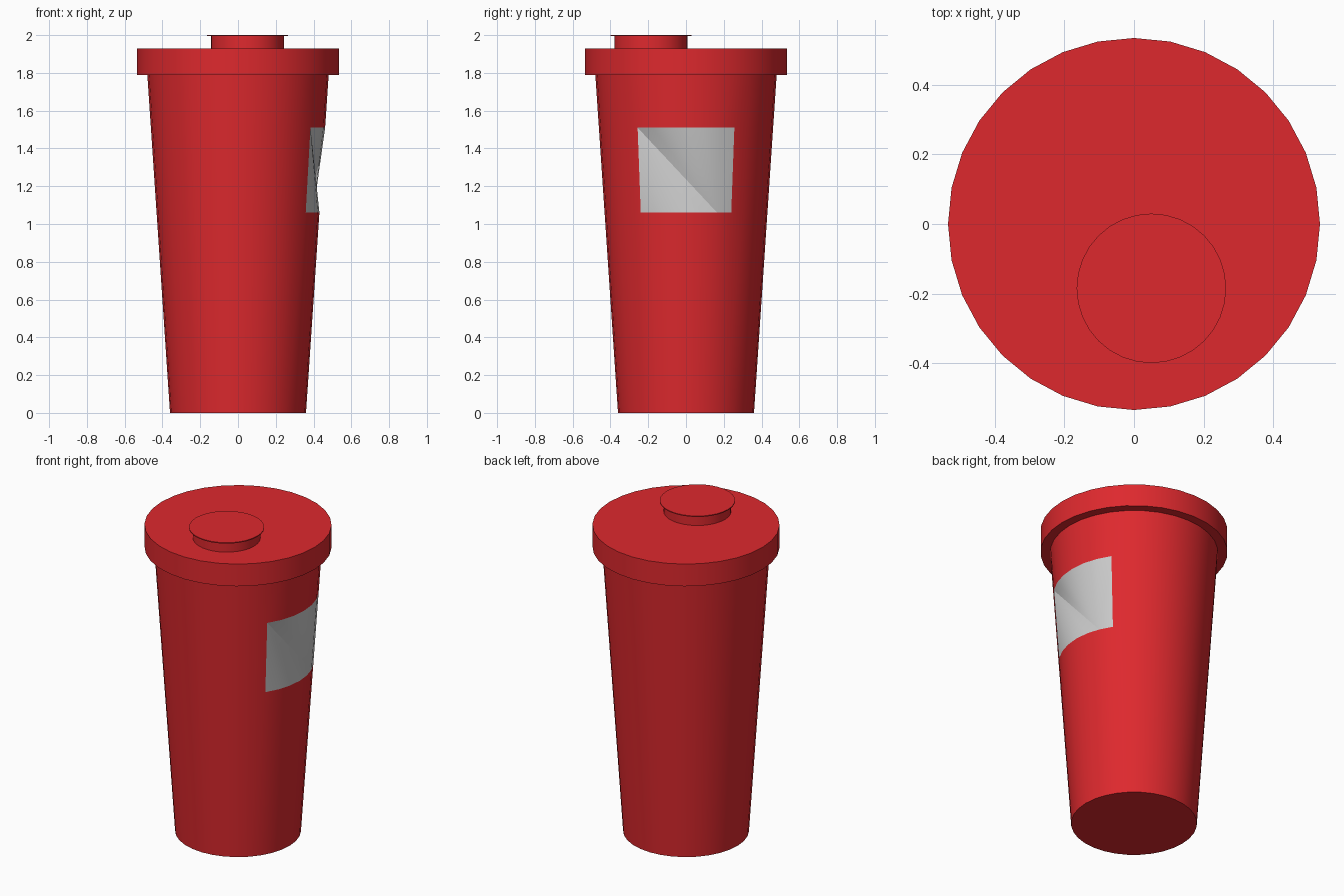
import bpy, bmesh
from math import cos, sin, pi, radians

if "Cube" in bpy.data.objects:
    bpy.data.objects.remove(bpy.data.objects["Cube"])

SIDES = 32

red = bpy.data.materials.new("red")
red.diffuse_color = (0.73, 0.022, 0.027, 1)
red.use_nodes = True
red.node_tree.nodes["Principled BSDF"].inputs["Base Color"].default_value = red.diffuse_color


def radius_at(z):
    return 0.36 + 0.12 * z / 1.79


def ring_point(r, z, i, cx=0.0, cy=0.0):
    a = 2 * pi * i / SIDES
    return (cx + r * cos(a), cy + r * sin(a), z)


def finish(name, bm, mat=None):
    bmesh.ops.recalc_face_normals(bm, faces=bm.faces[:])
    me = bpy.data.meshes.new(name)
    bm.to_mesh(me)
    bm.free()
    ob = bpy.data.objects.new(name, me)
    bpy.context.collection.objects.link(ob)
    if mat:
        me.materials.append(mat)
    bpy.ops.object.select_all(action='DESELECT')
    ob.select_set(True)
    bpy.context.view_layer.objects.active = ob
    bpy.ops.object.shade_smooth_by_angle(angle=radians(40))
    return ob


def lathe(name, profile, cx=0.0, cy=0.0, skip=()):
    """Turn (radius, z) points into a capped solid; skip = (row, side) openings."""
    bm = bmesh.new()
    rows = [[bm.verts.new(ring_point(r, z, i, cx, cy)) for i in range(SIDES)]
            for r, z in profile]
    for k, (lo, hi) in enumerate(zip(rows, rows[1:])):
        for i in range(SIDES):
            if (k, i) not in skip:
                j = (i + 1) % SIDES
                bm.faces.new((lo[i], lo[j], hi[j], hi[i]))
    bm.faces.new(rows[0][::-1])
    bm.faces.new(rows[-1])
    return finish(name, bm, red)


# Tapered cup body, open where the label panel sits
LABEL_LOW, LABEL_HIGH = 1.06, 1.51
opening = {(1, i % SIDES) for i in range(-3, 3)}
lathe("cup_body", [(radius_at(z), z) for z in (0, LABEL_LOW, LABEL_HIGH, 1.79)],
      skip=opening)

# Label panel: two triangle fans spanning the opening, leaving a shallow dent
bm = bmesh.new()
bottom, top = [[bm.verts.new(ring_point(radius_at(z), z, i)) for i in range(-3, 4)]
               for z in (LABEL_LOW, LABEL_HIGH)]
for i in range(5):
    bm.faces.new((top[0], bottom[i], bottom[i + 1]))
for i in range(6):
    bm.faces.new((bottom[5], top[i + 1], top[i]))
bm.faces.new((bottom[5], bottom[6], top[6]))
finish("label_panel", bm)

# Wide flat lid
lathe("lid", [(0.535, 1.79), (0.535, 1.93)])

# Off-centre drinking cap: neck with a thin disc on top
lathe("cap_neck", [(0.193, 1.93), (0.193, 1.994)], 0.05, -0.185)
lathe("cap_disc", [(0.215, 1.994), (0.215, 2.0)], 0.05, -0.185)
